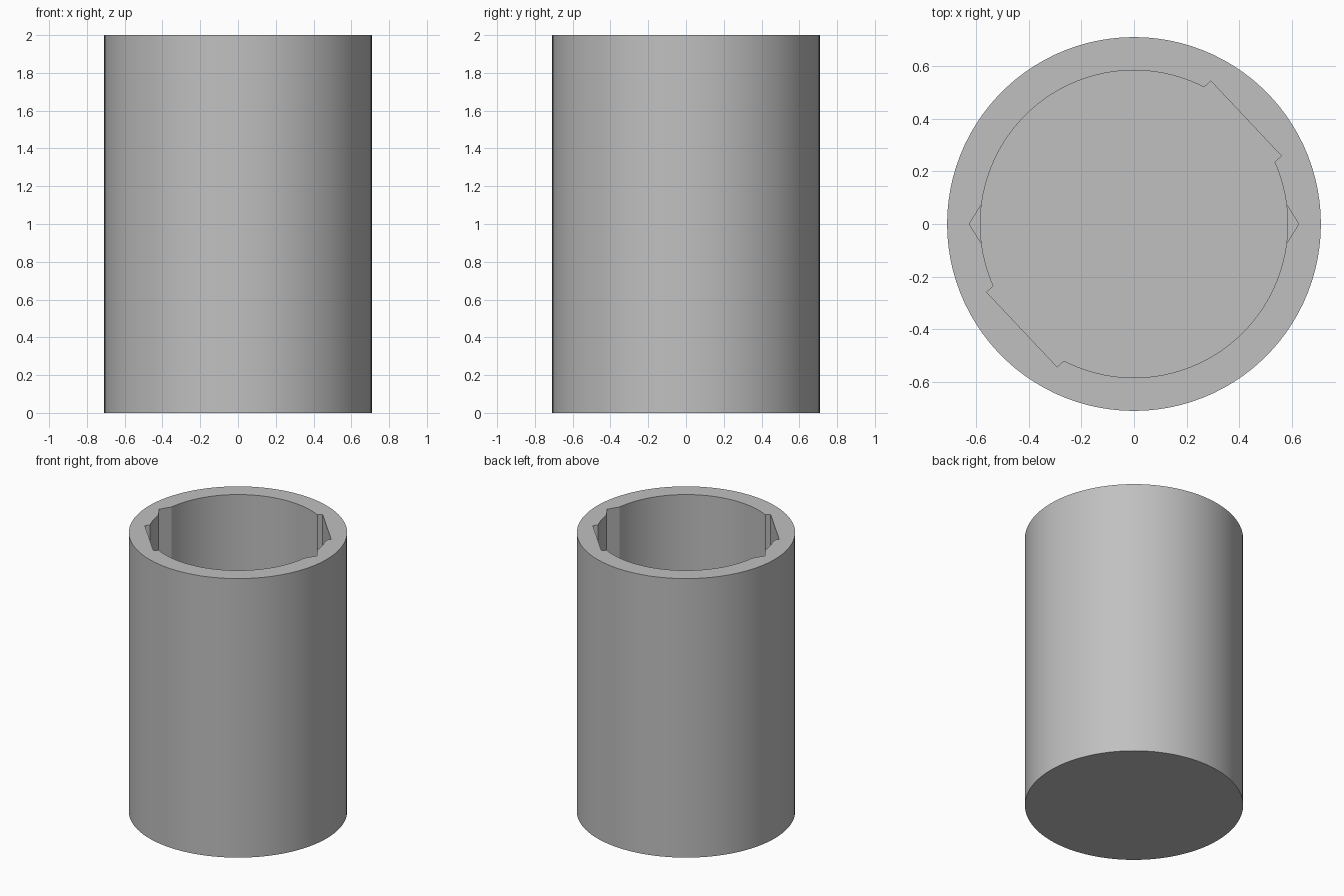
import bpy
from math import cos, sin, tau, radians

if "Cube" in bpy.data.objects:
    bpy.data.objects.remove(bpy.data.objects["Cube"], do_unlink=True)

HEIGHT, OUTER, BORE = 2.0, 0.709, 0.583
FLOOR = 0.12        # top of the closed base
DETENT_FLOOR = 1.0  # where the V notches end
OPEN = HEIGHT + 0.1

grey = bpy.data.materials.new("plain grey")
grey.use_nodes = True
colour = (0.53, 0.53, 0.53, 1)
grey.diffuse_color = colour
grey.node_tree.nodes["Principled BSDF"].inputs["Base Color"].default_value = colour


def circle(radius, sides=100):
    return [(radius * cos(tau * i / sides), radius * sin(tau * i / sides)) for i in range(sides)]


def prism(name, outline, low, high):
    """Upright solid from a counter-clockwise outline."""
    n = len(outline)
    verts = [(x, y, z) for z in (low, high) for x, y in outline]
    faces = [tuple(reversed(range(n))), tuple(range(n, 2 * n))]
    faces += [(i, (i + 1) % n, (i + 1) % n + n, i + n) for i in range(n)]
    mesh = bpy.data.meshes.new(name)
    mesh.from_pydata(verts, [], faces)
    mesh.materials.append(grey)
    obj = bpy.data.objects.new(name, mesh)
    bpy.context.collection.objects.link(obj)
    return obj


def carve(target, cutter):
    mod = target.modifiers.new("carve", "BOOLEAN")
    mod.operation, mod.solver, mod.object = "DIFFERENCE", "EXACT", cutter
    bpy.context.view_layer.objects.active = target
    bpy.ops.object.modifier_apply(modifier=mod.name)
    bpy.data.objects.remove(cutter, do_unlink=True)


# Outer sleeve, closed at the bottom
sleeve = prism("sleeve", circle(OUTER), 0, HEIGHT)

# Round bore
carve(sleeve, prism("bore_cutter", circle(BORE), FLOOR, OPEN))

# Pair of opposite flat-bottomed keyways, cut by one turned bar
half_length, half_width, turn = 0.584, 0.195, radians(43.3)
bar = [(half_length, -half_width), (half_length, half_width),
       (-half_length, half_width), (-half_length, -half_width)]
bar = [(x * cos(turn) - y * sin(turn), x * sin(turn) + y * cos(turn)) for x, y in bar]
carve(sleeve, prism("keyway_cutter", bar, FLOOR, OPEN))

# Pair of opposite V notches on the left and right
diamond = [(0.625, 0), (0.5, 0.2), (-0.5, 0.2), (-0.625, 0), (-0.5, -0.2), (0.5, -0.2)]
carve(sleeve, prism("notch_cutter", diamond, DETENT_FLOOR, OPEN))

# Smooth round walls, crisp rims and notch corners
bpy.ops.object.select_all(action="DESELECT")
sleeve.select_set(True)
bpy.context.view_layer.objects.active = sleeve
bpy.ops.object.shade_smooth_by_angle(angle=radians(20))
